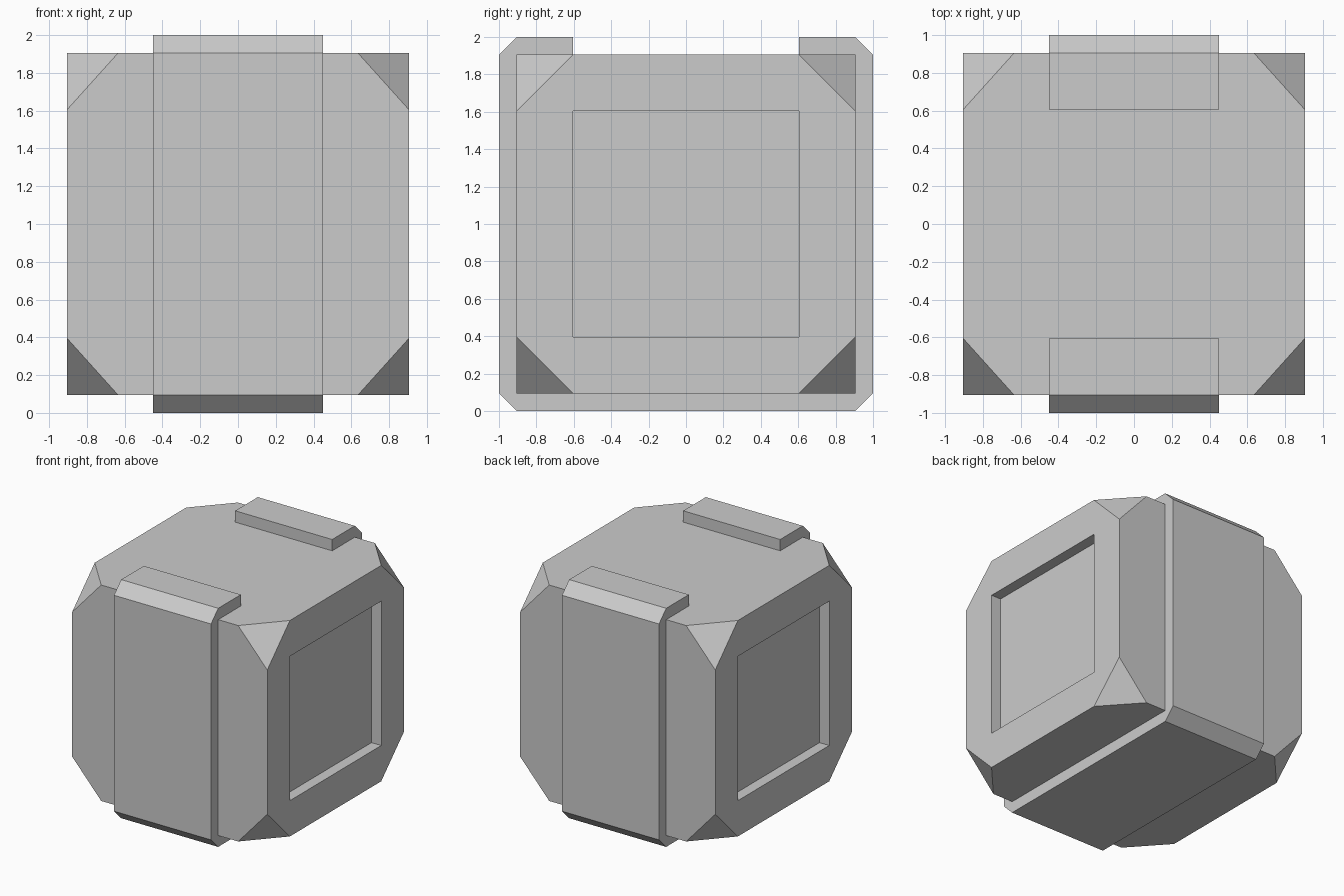
import bpy, bmesh
from itertools import product
from mathutils import Vector

if "Cube" in bpy.data.objects:
    bpy.data.objects.remove(bpy.data.objects["Cube"])

H = 0.905            # half size of the body
CZ = 1.0             # centre height
CUT = (0.27, 0.30, 0.30)   # corner cut lengths along x, y, z


def make_object(name, bm):
    bmesh.ops.recalc_face_normals(bm, faces=bm.faces)
    mesh = bpy.data.meshes.new(name)
    bm.to_mesh(mesh)
    bm.free()
    obj = bpy.data.objects.new(name, mesh)
    bpy.context.collection.objects.link(obj)
    return obj


def box(name, centre, size):
    bm = bmesh.new()
    bmesh.ops.create_cube(bm, size=1)
    bmesh.ops.scale(bm, vec=size, verts=bm.verts)
    bmesh.ops.translate(bm, vec=centre, verts=bm.verts)
    return make_object(name, bm)


# Body: cube with all eight corners sliced off
bm = bmesh.new()
bmesh.ops.create_cube(bm, size=2 * H)
for s in product((-1, 1), repeat=3):
    point = Vector((s[0] * (H - CUT[0]), s[1] * H, s[2] * H))
    normal = Vector([s[i] / CUT[i] for i in range(3)]).normalized()
    res = bmesh.ops.bisect_plane(bm, geom=bm.verts[:] + bm.edges[:] + bm.faces[:],
                                 plane_co=point, plane_no=normal, clear_outer=True)
    edges = [e for e in res["geom_cut"] if isinstance(e, bmesh.types.BMEdge)]
    bmesh.ops.contextual_create(bm, geom=edges)
bmesh.ops.translate(bm, vec=(0, 0, CZ), verts=bm.verts)
body = make_object("body", bm)

# Square recessed panels on the left and right sides
for side, label in ((-1, "left"), (1, "right")):
    cutter = box(label + "_recess_cutter", (side * (H + 0.01), 0, CZ), (0.20, 1.21, 1.21))
    cutter.hide_render = True
    cutter.hide_set(True)
    mod = body.modifiers.new(label + "_recess", "BOOLEAN")
    mod.operation = "DIFFERENCE"
    mod.solver = "EXACT"
    mod.object = cutter

# Strap: chamfered band around front, bottom and back, open on top
half = [(0.605, 2.0), (H, 2.0), (1.0, CZ + H), (1.0, CZ - H), (H, 0.0)]
inner = [(H, CZ - H), (H, CZ + H), (0.605, CZ + H)]
profile = (half + [(-y, z) for y, z in reversed(half)]
           + [(-y, z) for y, z in reversed(inner)] + inner)
bm = bmesh.new()
face = bm.faces.new([bm.verts.new((-0.45, y, z)) for y, z in profile])
ext = bmesh.ops.extrude_face_region(bm, geom=[face], use_keep_orig=True)
moved = [v for v in ext["geom"] if isinstance(v, bmesh.types.BMVert)]
bmesh.ops.translate(bm, vec=(0.90, 0, 0), verts=moved)
make_object("strap", bm)
